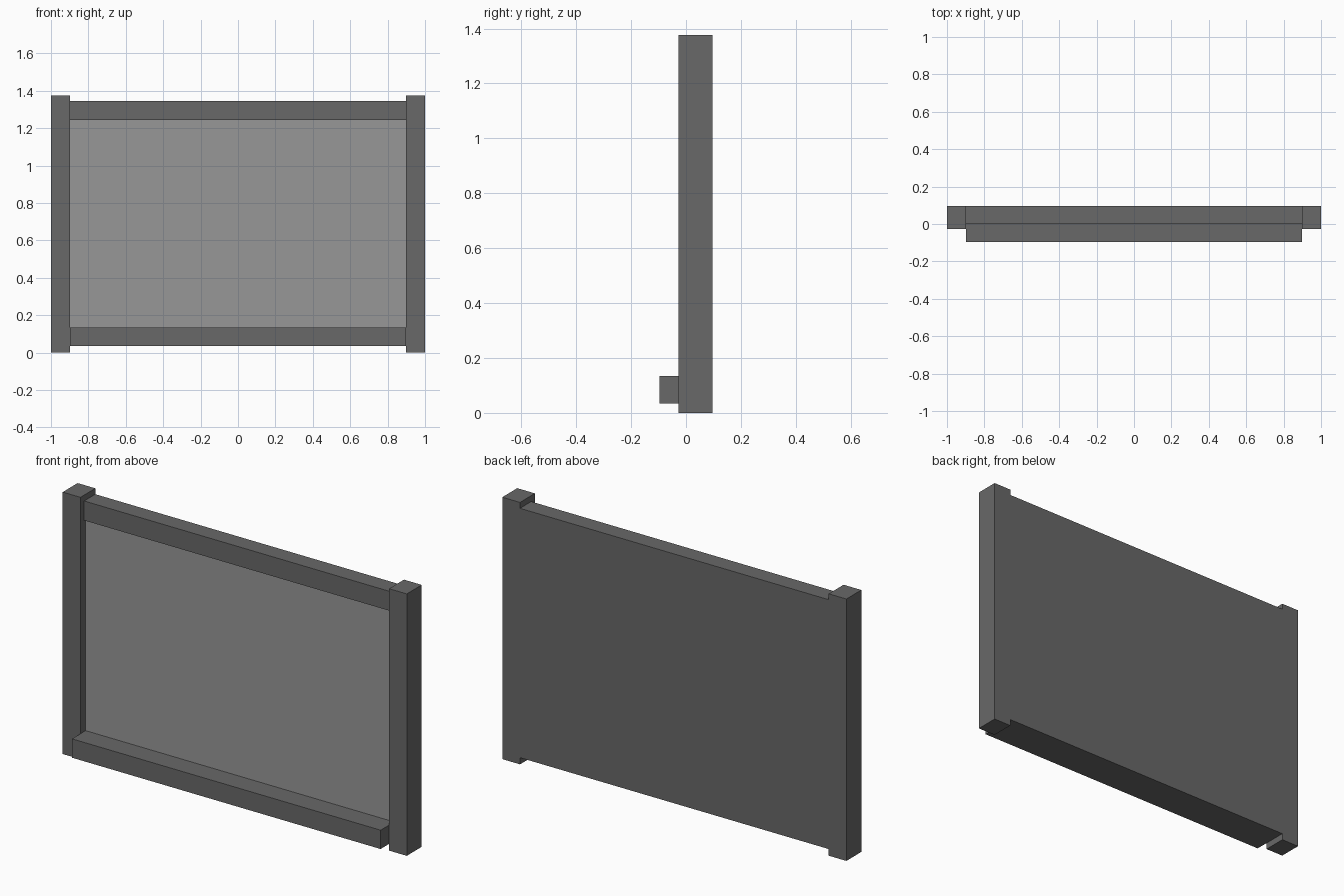
import bpy

if "Cube" in bpy.data.objects:
    bpy.data.objects.remove(bpy.data.objects["Cube"])


def material(name, grey):
    m = bpy.data.materials.new(name)
    m.diffuse_color = (grey, grey, grey, 1)
    m.use_nodes = True
    m.node_tree.nodes["Principled BSDF"].inputs["Base Color"].default_value = m.diffuse_color
    return m


def box(name, x, y, z, mat):
    """Box spanning the (min, max) ranges on each axis."""
    spans = (x, y, z)
    bpy.ops.mesh.primitive_cube_add(size=1, location=[(a + b) / 2 for a, b in spans])
    ob = bpy.context.object
    ob.name = name
    ob.scale = [b - a for a, b in spans]
    bpy.ops.object.transform_apply(location=False, rotation=False, scale=True)
    ob.data.materials.append(mat)
    return ob


dark = material("dark_frame", 0.14)
light = material("light_panel", 0.31)

INNER = 0.897
BACK, FRONT = 0.097, -0.097
PANEL_Y = 0.016
rail_x = (-INNER, INNER)

# Side posts
box("left_post", (-1.0, -INNER), (-0.027, BACK), (0, 1.376), dark)
box("right_post", (INNER, 1.0), (-0.027, BACK), (0, 1.376), dark)

# Top rail and the tray rail that projects at the bottom
box("top_rail", rail_x, (0.004, BACK), (1.243, 1.345), dark)
box("bottom_rail", rail_x, (FRONT, PANEL_Y + 0.004), (0.035, 0.134), dark)

# Backing board, flush with the back of the frame
box("backing_board", rail_x, (PANEL_Y + 0.004, BACK), (0.035, 1.243), dark)

# Light face of the board, recessed behind the frame
box("board_face", rail_x, (PANEL_Y, PANEL_Y + 0.004), (0.134, 1.243), light)
